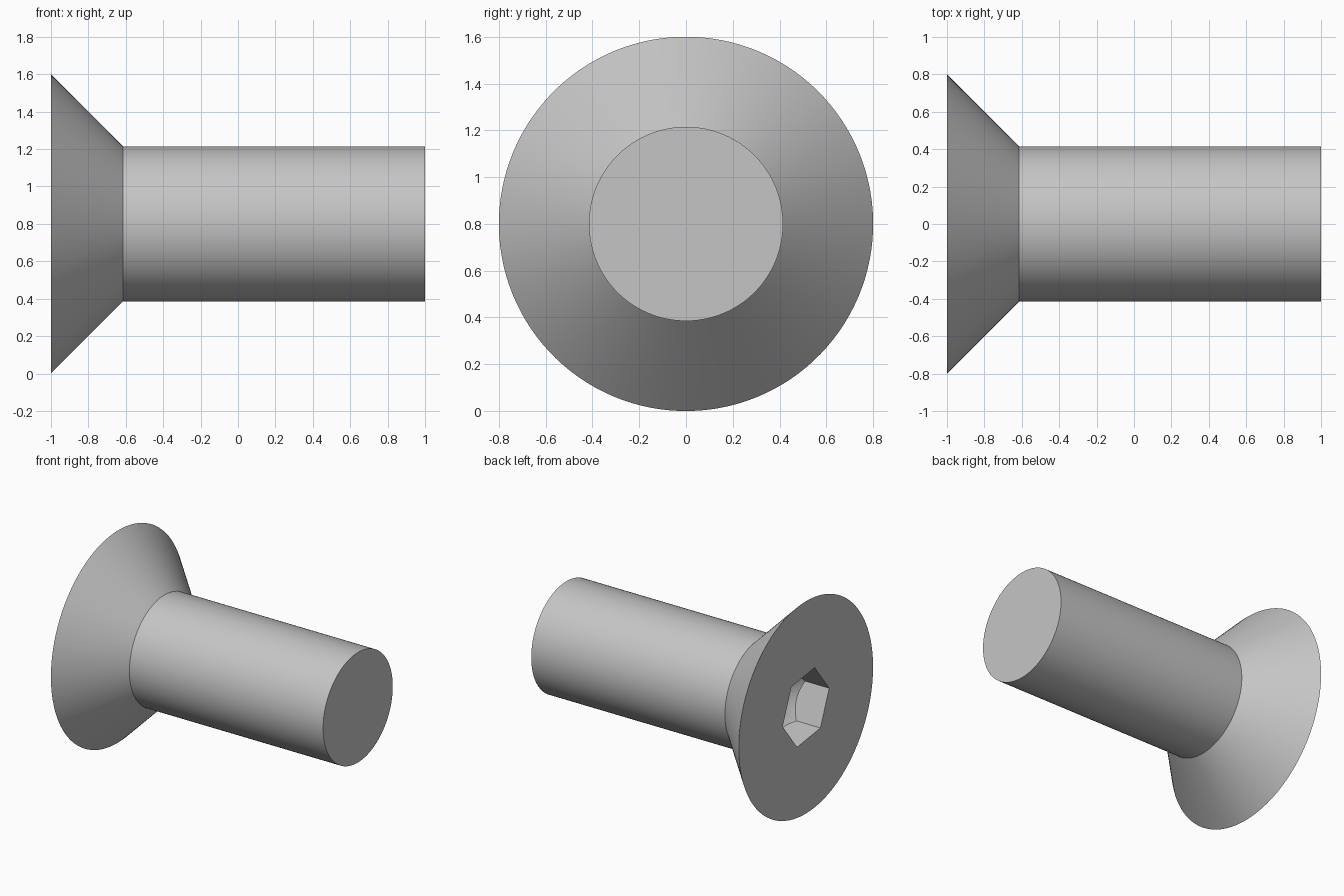
import bpy, bmesh, math

cube = bpy.data.objects.get("Cube")
if cube:
    bpy.data.objects.remove(cube, do_unlink=True)

SEGMENTS = 120                  # divisible by six, so hexagon corners are exact
TURN = math.radians(52)         # rotation of the hexagon about the screw axis
AXIS_Z = 0.8
HEAD_X, NECK_X, END_X = -1.0, -0.615, 1.0
HEAD_R, SHAFT_R = 0.8, 0.415
HEX_R, HEX_DEPTH = 0.28, 0.2

steel = bpy.data.materials.new("steel_grey")
steel.use_nodes = True
colour = (0.56, 0.56, 0.56, 1)
steel.diffuse_color = colour
steel.node_tree.nodes["Principled BSDF"].inputs["Base Color"].default_value = colour


def hex_radius(a):
    """Distance from the axis to the hexagon outline at angle a."""
    side = math.pi / 3
    return HEX_R * math.cos(side / 2) / math.cos(a % side - side / 2)


def ring(bm, x, radius):
    """Ring round the axis; x and radius may be functions of the angle."""
    verts = []
    for i in range(SEGMENTS):
        a = i * math.tau / SEGMENTS
        r = radius(a) if callable(radius) else radius
        px = x(a) if callable(x) else x
        verts.append(bm.verts.new((px, r * math.cos(a + TURN), AXIS_Z + r * math.sin(a + TURN))))
    return verts


def skin(bm, first, second):
    for i in range(SEGMENTS):
        j = (i + 1) % SEGMENTS
        bm.faces.new((first[i], first[j], second[j], second[i]))


def finish(bm, name):
    mesh = bpy.data.meshes.new(name)
    bm.to_mesh(mesh)
    bm.free()
    mesh.materials.append(steel)
    obj = bpy.data.objects.new(name, mesh)
    bpy.context.collection.objects.link(obj)
    bpy.ops.object.select_all(action="DESELECT")
    obj.select_set(True)
    bpy.context.view_layer.objects.active = obj
    bpy.ops.object.shade_smooth_by_angle(angle=math.radians(30))


# Shaft: plain cylinder with a flat end
bm = bmesh.new()
neck, end = ring(bm, NECK_X, SHAFT_R), ring(bm, END_X, SHAFT_R)
skin(bm, end, neck)
bm.faces.new(end)
finish(bm, "shaft")

# Countersunk head: cone, flat face, hexagonal socket with a drilled cone floor
bm = bmesh.new()
rings = [
    ring(bm, NECK_X, SHAFT_R),
    ring(bm, HEAD_X, HEAD_R),
    ring(bm, HEAD_X, hex_radius),
    ring(bm, lambda a: HEAD_X + HEX_DEPTH + HEX_R - hex_radius(a), hex_radius),
]
for first, second in zip(rings, rings[1:]):
    skin(bm, first, second)
tip = bm.verts.new((HEAD_X + HEX_DEPTH + HEX_R, 0, AXIS_Z))
floor = rings[-1]
for i in range(SEGMENTS):
    bm.faces.new((floor[i], floor[(i + 1) % SEGMENTS], tip))
finish(bm, "countersunk_head")
